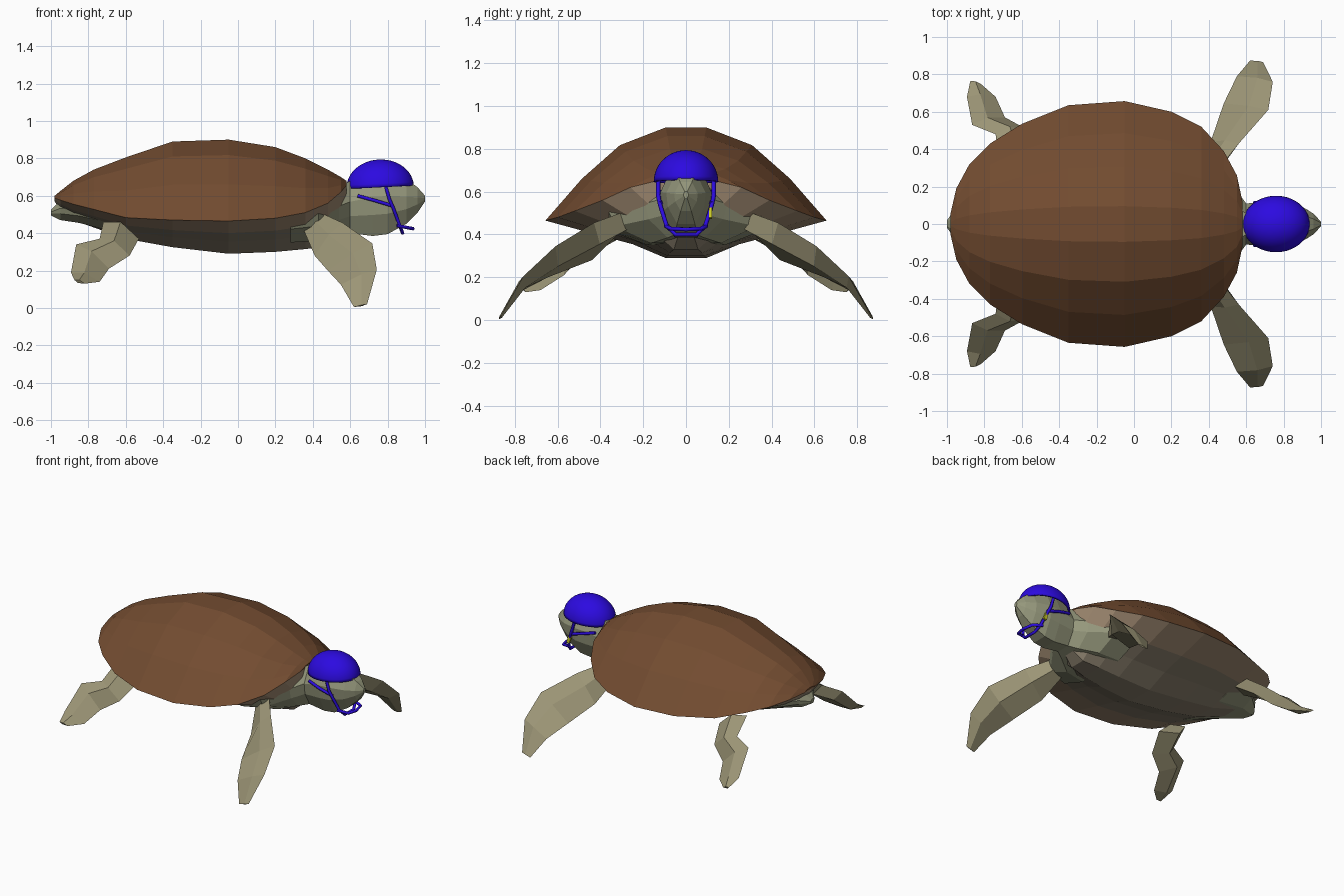
import bpy, bmesh, math
from mathutils import Vector

if "Cube" in bpy.data.objects:
    bpy.data.objects.remove(bpy.data.objects["Cube"])


def material(name, rgb):
    m = bpy.data.materials.new(name)
    m.diffuse_color = (*rgb, 1)
    m.use_nodes = True
    m.node_tree.nodes["Principled BSDF"].inputs["Base Color"].default_value = m.diffuse_color
    return m


BROWN = material("shell_brown", (0.17, 0.072, 0.03))
TAN = material("skirt_tan", (0.36, 0.26, 0.17))
BELLY = material("belly_grey", (0.25, 0.21, 0.15))
SKIN = material("skin", (0.33, 0.30, 0.18))
HEAD = material("head_skin", (0.30, 0.31, 0.20))
BLUE = material("helmet_blue", (0.025, 0.003, 0.75))
YELLOW = material("buckle_yellow", (0.6, 0.6, 0.02))


def add_mesh(name, bm, mats):
    bmesh.ops.recalc_face_normals(bm, faces=bm.faces)
    me = bpy.data.meshes.new(name)
    bm.to_mesh(me)
    bm.free()
    ob = bpy.data.objects.new(name, me)
    bpy.context.collection.objects.link(ob)
    for m in mats:
        me.materials.append(m)
    return ob


def loft(name, rings, mats, closed=True, index=lambda j: 0):
    bm = bmesh.new()
    vs = [[bm.verts.new(p) for p in r] for r in rings]
    n = len(rings[0])
    for a, b in zip(vs, vs[1:]):
        for j in range(n if closed else n - 1):
            k = (j + 1) % n
            bm.faces.new((a[j], a[k], b[k], b[j])).material_index = index(j)
    bm.faces.new(vs[0])
    bm.faces.new(vs[-1])
    return add_mesh(name, bm, mats)


# Shell stations: x, rim half width, rim z, top z, belly z
stations = [
    (-.98, .06, .587, .60, .57), (-.95, .19, .577, .625, .52),
    (-.88, .32, .555, .68, .47), (-.77, .43, .527, .74, .43),
    (-.60, .535, .483, .805, .37), (-.35, .635, .47, .89, .325),
    (-.05, .657, .465, .90, .29), (.20, .60, .48, .86, .30),
    (.36, .52, .51, .80, .315), (.48, .39, .56, .74, .33),
    (.55, .26, .62, .70, .39), (.58, .12, .655, .68, .45)]


def section(profile, x, w, z0, z1):
    half = [(x, w * f, z0 + (z1 - z0) * g) for f, g in profile]
    return half + [(p[0], -p[1], p[2]) for p in reversed(half)]


dome = [(1, 0), (.74, .45), (.47, .81), (.145, 1)]
under = [(1, 0), (.64, .37), (.38, .63), (.145, 1)]
loft("shell", [section(dome, x, w, zr, zt) for x, w, zr, zt, zb in stations],
     [BROWN], closed=False)
loft("underbody", [section(under, x, w, zr, zb) for x, w, zr, zt, zb in stations],
     [TAN, BELLY], closed=False, index=lambda j: 0 if j in (0, 6) else 1)


# Head with shoulders, and tail: octagonal lofts of x, half width, bottom z, top z
def octagon(x, w, z0, z1):
    c, h = (z0 + z1) / 2, (z1 - z0) / 2
    return [(x, w * a, c + h * b) for a, b in
            [(1, .2), (.5, 1), (-.5, 1), (-1, .2),
             (-.92, -.35), (-.45, -1), (.45, -1), (.92, -.35)]]


loft("head_and_neck", [octagon(*s) for s in [
    (.28, .40, .35, .57), (.43, .36, .36, .60), (.54, .19, .385, .65),
    (.60, .11, .40, .68), (.72, .118, .385, .73), (.80, .12, .395, .73),
    (.90, .092, .45, .69), (.96, .055, .51, .645), (1.0, .012, .57, .60)]], [HEAD])
loft("tail", [octagon(*s) for s in [
    (-.60, .32, .39, .54), (-.85, .19, .455, .57),
    (-.95, .09, .47, .575), (-1.0, .02, .495, .525)]], [HEAD])


# Limbs: pairs of leading and trailing edge points, with thickness above and below
def limb(name, pairs):
    for side, s in (("left", 1), ("right", -1)):
        rings = []
        for i, (a, b, up, down) in enumerate(pairs):
            p, q = pairs[max(i - 1, 0)], pairs[min(i + 1, len(pairs) - 1)]
            along = Vector(q[0]) + Vector(q[1]) - Vector(p[0]) - Vector(p[1])
            a, b = Vector(a), Vector(b)
            n = (b - a).cross(along).normalized()
            if n.z < 0:
                n = -n
            m = a.lerp(b, .42)
            rings.append([(v.x, v.y * s, v.z) for v in (a, m + n * up, b, m - n * down)])
        loft(f"{name}_{side}", rings, [SKIN])


limb("front_flipper", [
    ((.44, .28, .51), (.35, .30, .42), .03, .06),
    ((.56, .43, .455), (.41, .44, .28), .02, .05),
    ((.718, .61, .345), (.48, .645, .20), .012, .045),
    ((.742, .76, .205), (.55, .79, .125), .012, .03),
    ((.69, .865, .02), (.62, .873, .005), .005, .008)])
limb("rear_leg", [
    ((-.72, .34, .46), (-.53, .38, .37), .05, .06),
    ((-.74, .48, .37), (-.58, .51, .28), .04, .05),
    ((-.865, .53, .34), (-.69, .57, .21), .03, .035),
    ((-.893, .68, .19), (-.74, .68, .14), .025, .025),
    ((-.875, .765, .15), (-.82, .75, .13), .01, .01)])

# Helmet: smooth half ellipsoid with thickness, tilted up at the front
bm = bmesh.new()
bmesh.ops.create_uvsphere(bm, u_segments=40, v_segments=24, radius=1)
bmesh.ops.delete(bm, geom=[v for v in bm.verts if v.co.z < -.01], context='VERTS')
bmesh.ops.scale(bm, vec=(.18, .151, .148), verts=bm.verts)
helmet = add_mesh("helmet", bm, [BLUE])
helmet.location = (.76, 0, .646)
helmet.rotation_euler.y = -.05
for f in helmet.data.polygons:
    f.use_smooth = True
solid = helmet.modifiers.new("thickness", 'SOLIDIFY')
solid.thickness = .014


# Straps
def strap(name, pts):
    cu = bpy.data.curves.new(name, 'CURVE')
    cu.dimensions = '3D'
    cu.bevel_depth = .010
    cu.bevel_resolution = 1
    cu.use_fill_caps = True
    sp = cu.splines.new('POLY')
    sp.points.add(len(pts) - 1)
    for p, co in zip(sp.points, pts):
        p.co = (*co, 1)
    cu.materials.append(BLUE)
    bpy.context.collection.objects.link(bpy.data.objects.new(name, cu))


for side, s in (("left", 1), ("right", -1)):
    strap(f"rear_strap_{side}", [(.64, s * .112, .60), (.73, s * .124, .575), (.83, s * .118, .545)])
    strap(f"side_strap_{side}", [(.79, s * .13, .65), (.81, s * .13, .58),
                                 (.83, s * .12, .535), (.865, s * .09, .44)])
strap("chin_strap", [(.865, -.09, .44), (.88, -.05, .40), (.88, .05, .40), (.865, .09, .44)])
strap("chin_guard", [(.85, -.095, .44), (.92, -.07, .427), (.935, 0, .424),
                     (.92, .07, .427), (.85, .095, .44)])

# Buckle on one side strap
bm = bmesh.new()
bmesh.ops.create_cube(bm, size=1)
bmesh.ops.scale(bm, vec=(.022, .014, .05), verts=bm.verts)
buckle = add_mesh("buckle", bm, [YELLOW])
buckle.location = (.843, .115, .50)
buckle.rotation_euler.y = -.3
